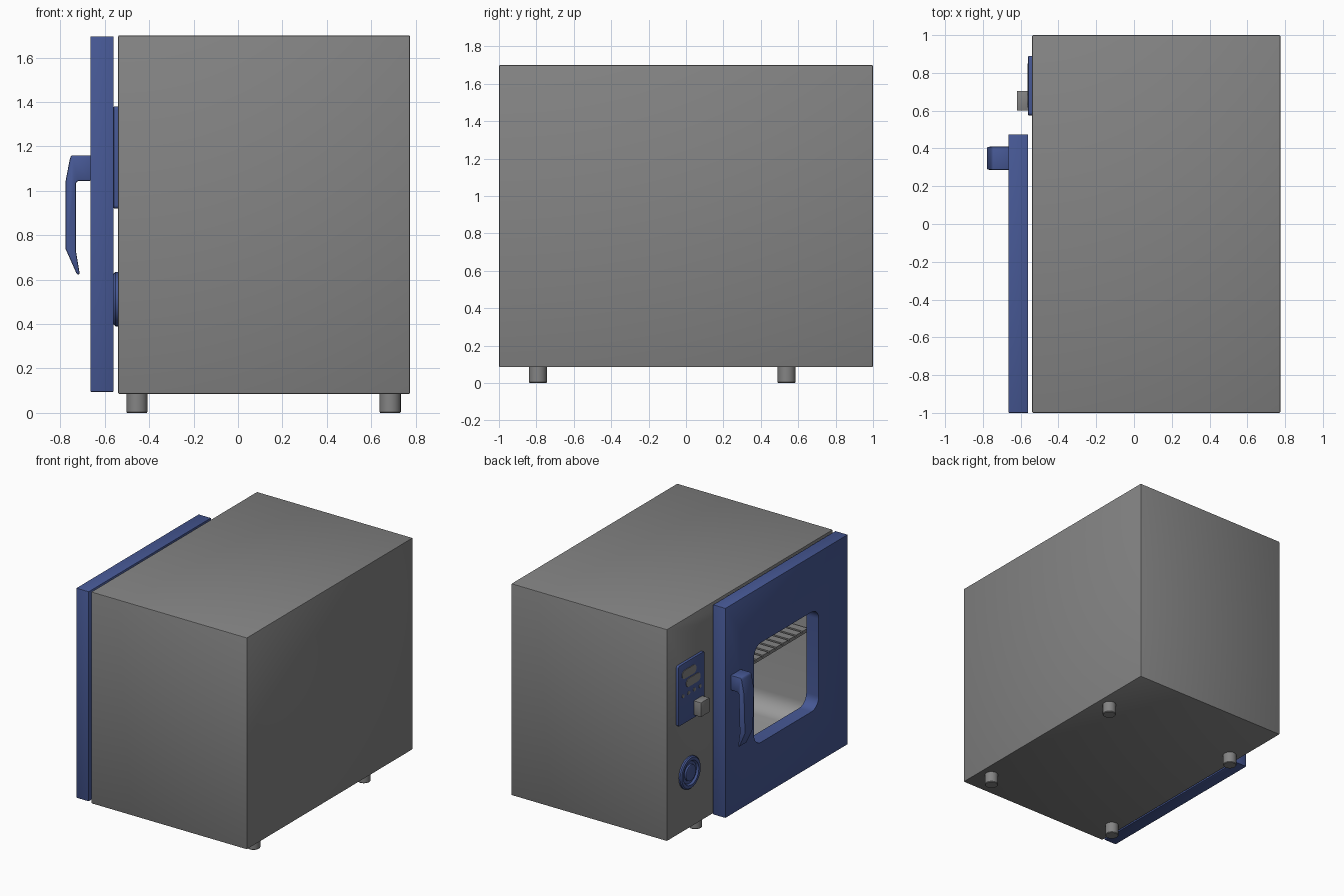
import bpy, bmesh, math
from mathutils import Vector

cube = bpy.data.objects.get("Cube")
if cube:
    bpy.data.objects.remove(cube, do_unlink=True)


def material(name, rgb):
    m = bpy.data.materials.new(name)
    m.use_nodes = True
    m.diffuse_color = (*rgb, 1)
    m.node_tree.nodes["Principled BSDF"].inputs["Base Color"].default_value = (*rgb, 1)
    return m


GREY = material("grey enamel", (0.23, 0.23, 0.23))
BLUE = material("blue enamel", (0.062, 0.098, 0.30))
STEEL = material("chamber steel", (0.32, 0.32, 0.32))


def finish(name, bm, mat, bevel=0, segments=2):
    bmesh.ops.recalc_face_normals(bm, faces=bm.faces)
    mesh = bpy.data.meshes.new(name)
    bm.to_mesh(mesh)
    bm.free()
    mesh.materials.append(mat)
    ob = bpy.data.objects.new(name, mesh)
    bpy.context.collection.objects.link(ob)
    activate(ob)
    if bevel:
        mod = ob.modifiers.new("Bevel", "BEVEL")
        mod.width, mod.segments = bevel, segments
        mod.limit_method = "ANGLE"
        bpy.ops.object.modifier_apply(modifier=mod.name)
    bpy.ops.object.shade_smooth_by_angle(angle=math.radians(35))
    return ob


def activate(ob):
    bpy.ops.object.select_all(action="DESELECT")
    ob.select_set(True)
    bpy.context.view_layer.objects.active = ob


def prism(name, points, place, mat, bevel=0):
    """Extrude a closed 2D outline; place(u, v, end) gives the 3D position."""
    bm = bmesh.new()
    a, b = [[bm.verts.new(place(u, v, end)) for u, v in points] for end in (0, 1)]
    bm.faces.new(a)
    bm.faces.new(b)
    for i in range(len(a)):
        j = (i + 1) % len(a)
        bm.faces.new((a[i], a[j], b[j], b[i]))
    return finish(name, bm, mat, bevel)


def along_x(lo, hi):
    return lambda u, v, end: ((lo, hi)[end], u, v)


def rounded_rect(u0, u1, v0, v1, r, steps=8):
    points = []
    corners = ((u1 - r, v1 - r), (u0 + r, v1 - r), (u0 + r, v0 + r), (u1 - r, v0 + r))
    for k, (cu, cv) in enumerate(corners):
        for s in range(steps + 1):
            t = math.pi / 2 * (k + s / steps)
            points.append((cu + r * math.cos(t), cv + r * math.sin(t)))
    return points


def box(name, x, y, z, mat, bevel=0):
    outline = [(y[0], z[0]), (y[1], z[0]), (y[1], z[1]), (y[0], z[1])]
    return prism(name, outline, along_x(*x), mat, bevel)


def lathe(name, profile, matrix, mat, sides=40):
    """Revolve a (radius, height) profile; matrix(a, b, h) gives the position."""
    bm = bmesh.new()
    rings = []
    for r, h in profile:
        angles = [2 * math.pi * i / sides for i in range(sides)]
        rings.append([bm.verts.new(matrix(r * math.cos(t), r * math.sin(t), h)) for t in angles])
    for a, b in zip(rings, rings[1:]):
        for i in range(sides):
            j = (i + 1) % sides
            bm.faces.new((a[i], a[j], b[j], b[i]))
    bm.faces.new(rings[0])
    bm.faces.new(rings[-1])
    return finish(name, bm, mat)


def cut(ob, cutter):
    activate(ob)
    mod = ob.modifiers.new("Cut", "BOOLEAN")
    mod.operation, mod.solver, mod.object = "DIFFERENCE", "EXACT", cutter
    bpy.ops.object.modifier_apply(modifier=mod.name)
    bpy.data.objects.remove(cutter, do_unlink=True)
    bpy.ops.object.shade_smooth_by_angle(angle=math.radians(35))


# Cabinet with a hollow steel chamber
cabinet = box("cabinet", (-0.54, 0.775), (-1, 1), (0.085, 1.70), GREY, 0.007)
cut(cabinet, prism("chamber_cutter", rounded_rect(-0.86, 0.34, 0.27, 1.50, 0.13),
                   along_x(-0.7, 0.5), STEEL))
cabinet.data.materials.clear()
cabinet.data.materials.append(GREY)
cabinet.data.materials.append(STEEL)
for face in cabinet.data.polygons:
    c = face.center
    inside = -0.53 < c.x < 0.6 and -0.9 < c.y < 0.4 and 0.2 < c.z < 1.6
    face.material_index = int(inside)

# Slatted shelf with its two side rails
for i in range(15):
    y = -0.84 + 0.08 * i
    box(f"shelf_slat_{i + 1}", (-0.44, 0.48), (y, y + 0.062), (0.97, 0.982), GREY)
for name, x in (("front", -0.44), ("back", 0.46)):
    box(f"shelf_{name}_rail", (x, x + 0.02), (-0.86, 0.34), (0.955, 0.97), GREY)

# Door with a rounded window opening
door = box("door", (-0.665, -0.56), (-1, 0.475), (0.095, 1.695), BLUE, 0.004)
cut(door, prism("window_cutter", rounded_rect(-0.65, 0.13, 0.51, 1.27, 0.085),
                along_x(-0.8, -0.5), BLUE))

# Door handle: side outline, narrowing towards the bottom
handle = [(-0.66, 1.16), (-0.75, 1.16), (-0.757, 1.145), (-0.777, 1.04), (-0.777, 0.74),
          (-0.726, 0.625), (-0.714, 0.62), (-0.714, 0.635), (-0.73, 0.73),
          (-0.73, 1.035), (-0.72, 1.045), (-0.66, 1.045)]


def handle_place(x, z, end):
    half = 0.062 if z > 1 else 0.045 + 0.017 * (z - 0.62) / 0.42
    return (x, 0.348 + (half if end else -half), z)


prism("door_handle", handle, handle_place, BLUE, 0.008)

# Control panel with displays, indicator dots and a rocker switch
prism("control_panel", rounded_rect(0.575, 0.89, 0.92, 1.38, 0.015, 3),
      along_x(-0.56, -0.535), BLUE, 0.003)
for name, y, z in (("upper", 0.765, 1.295), ("lower", 0.715, 1.215)):
    prism(f"{name}_display", rounded_rect(y - 0.085, y + 0.085, z - 0.032, z + 0.032, 0.03, 5),
          along_x(-0.564, -0.558), GREY)
for i in range(4):
    lathe(f"indicator_{i + 1}", [(0.014, 0), (0.014, 0.006)],
          lambda a, b, h, i=i: Vector((-0.558 - h, 0.835 - 0.068 * i + a, 1.135 + b)), GREY, 16)
box("switch", (-0.62, -0.555), (0.60, 0.705), (0.94, 1.05), GREY, 0.004)

# Round dial: raised rim, sunken ring and centre knob
dial = [(0.122, 0), (0.122, 0.012), (0.114, 0.02), (0.092, 0.02), (0.082, 0.006),
        (0.062, 0.006), (0.06, 0.018), (0.055, 0.02)]
lathe("dial", dial, lambda a, b, h: Vector((-0.54 - h, 0.737 + a, 0.512 + b)), BLUE)

# Four feet
for side, x in (("right", -0.455), ("left", 0.685)):
    for end, y in (("front", -0.792), ("back", 0.538)):
        lathe(f"{end}_{side}_foot", [(0.044, 0), (0.048, 0.005), (0.048, 0.09)],
              lambda a, b, h, x=x, y=y: Vector((x + a, y + b, h)), GREY, 24)
